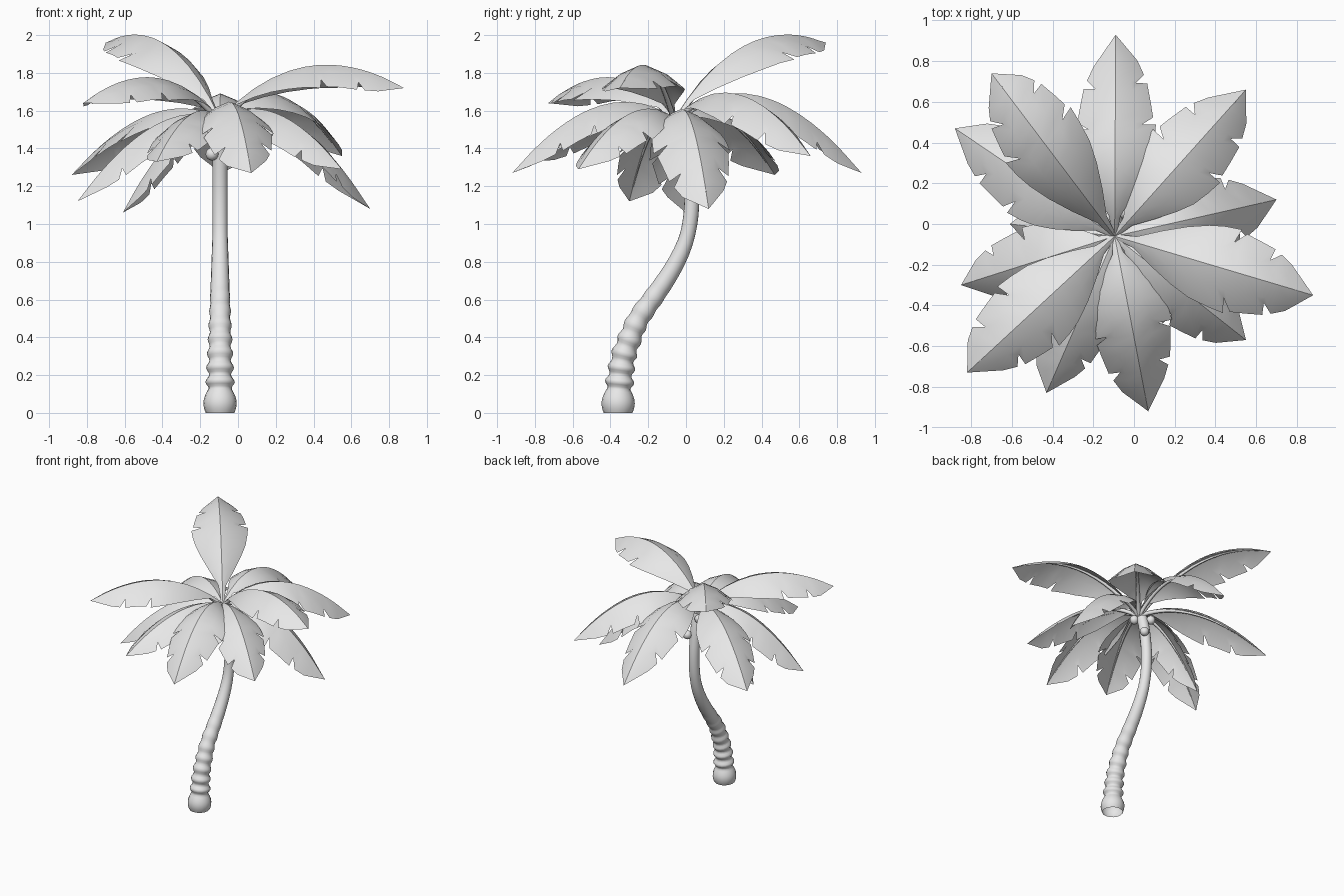
import bpy, bmesh, math
from mathutils import Vector

cube = bpy.data.objects.get("Cube")
if cube:
    bpy.data.objects.remove(cube, do_unlink=True)

grey = bpy.data.materials.new("light_grey")
grey.use_nodes = True
grey.diffuse_color = (0.8, 0.8, 0.8, 1)
grey.node_tree.nodes["Principled BSDF"].inputs["Base Color"].default_value = (0.8, 0.8, 0.8, 1)


def finish(bm, name, angle=35):
    mesh = bpy.data.meshes.new(name)
    bm.to_mesh(mesh)
    bm.free()
    mesh.materials.append(grey)
    obj = bpy.data.objects.new(name, mesh)
    bpy.context.collection.objects.link(obj)
    bpy.ops.object.select_all(action="DESELECT")
    obj.select_set(True)
    bpy.context.view_layer.objects.active = obj
    bpy.ops.object.shade_smooth_by_angle(angle=math.radians(angle))
    return obj


def sweep(bm, points, tangents, radii, side, sides):
    """Skin a tube of varying radius along a planar path, open at its start."""
    rings = []
    for p, t, r in zip(points, tangents, radii):
        up = t.cross(side).normalized()
        rings.append([bm.verts.new(p + r * (math.cos(a) * side + math.sin(a) * up))
                      for a in (math.tau * i / sides for i in range(sides))])
    for a, b in zip(rings, rings[1:]):
        for i in range(sides):
            j = (i + 1) % sides
            bm.faces.new((a[i], a[j], b[j], b[i]))
    bm.faces.new(rings[-1])
    bmesh.ops.recalc_face_normals(bm, faces=bm.faces)


# Trunk: leaning S curve, ringed towards the foot
TRUNK_X = -0.095
LEAN = [-.36, -.357, -.347, -.33, -.295, -.25, -.18, -.11, -.05, -.005,
        .02, .03, .03, .02, .005, -.02, -.05]


def lean(z):
    k = min(int(z * 10), len(LEAN) - 2)
    u = z * 10 - k
    a, b, c, d = (LEAN[min(max(k + i, 0), len(LEAN) - 1)] for i in (-1, 0, 1, 2))
    return b + 0.5 * u * (c - a + u * (2*a - 5*b + 4*c - d + u * (3*(b - c) + d - a)))


def trunk_radius(z):
    if z < 0.13:
        return 0.05 + 0.038 * math.sin(math.pi * (z + 0.045) / 0.19)
    fade = max(0, 1 - z / 0.7)
    core = 0.040 + 0.034 * max(0, 1 - z / 0.95)
    return core + 0.013 * fade * math.cos(math.tau * (z - 0.165) / 0.075)


heights = [i * 0.0125 for i in range(62)] + [0.8 + i * 0.05 for i in range(15)]
points = [Vector((TRUNK_X, lean(z), z)) for z in heights]
tangents = [Vector((0, lean(z + .01) - lean(max(z - .01, 0)), 0.02)).normalized()
            for z in heights]
tangents[0] = Vector((0, 0, 1))
bm = bmesh.new()
sweep(bm, points, tangents, [trunk_radius(z) for z in heights], Vector((1, 0, 0)), 16)
finish(bm, "trunk", 50)

# Coconuts around the top of the trunk
for i, (angle, z) in enumerate([(45, 1.34), (135, 1.48), (225, 1.37), (315, 1.49)]):
    bm = bmesh.new()
    bmesh.ops.create_uvsphere(bm, u_segments=12, v_segments=8, radius=0.034)
    a = math.radians(angle)
    bmesh.ops.translate(bm, verts=bm.verts, vec=(
        TRUNK_X + 0.06 * math.cos(a), lean(z) + 0.06 * math.sin(a), z))
    finish(bm, f"coconut_{i + 1}", 60)

# Fronds: ridged leaves with notched edges, arching out of the crown
CROWN = Vector((TRUNK_X, -0.06, 1.56))
# (position on rib, position on edge, edge half width, middle half width)
OUTLINE = [(0, 0, .05, .02), (.1, .1, .14, .07), (.2, .2, .44, .22), (.3, .31, .7, .35),
           (.4, .42, .88, .44), (.48, .52, .96, .48), (.55, .62, 1, .48),
           (.59, .6, .66, .47), (.63, .655, .93, .46), (.69, .73, .87, .43),
           (.75, .82, .78, .4), (.79, .8, .5, .37), (.83, .855, .7, .34),
           (.89, .91, .54, .26)]


def arc(tip, lift, t):
    ctrl = CROWN.lerp(tip, 0.45)
    ctrl.z = lift
    p = CROWN * (1 - t)**2 + ctrl * 2 * t * (1 - t) + tip * t * t
    d = (ctrl - CROWN) * (1 - t) + (tip - ctrl) * t
    return p, d.normalized()


def frond(name, tip, lift, width):
    tip = Vector(tip)
    side = Vector((tip.y - CROWN.y, CROWN.x - tip.x, 0)).normalized()
    bm = bmesh.new()
    rib = [bm.verts.new(arc(tip, lift, row[0])[0]) for row in OUTLINE]
    end = bm.verts.new(tip)
    for s in (-1, 1):
        mids, edges = [], []
        for tr, te, w_edge, w_mid in OUTLINE:
            shift = 0.015 * s if te > 0.5 else 0
            for store, t, w, drop in ((mids, tr + shift, w_mid, 0.42),
                                      (edges, te + shift, w_edge, 0.58)):
                p, d = arc(tip, lift, t)
                up = side.cross(d).normalized()
                store.append(bm.verts.new(p + width * w * (s * side - drop * up)))
        for col_a, col_b in ((rib, mids), (mids, edges)):
            for i in range(len(rib) - 1):
                quad = (col_a[i], col_b[i], col_b[i + 1], col_a[i + 1])
                bm.faces.new(quad if s > 0 else quad[::-1])
            last = (col_a[-1], col_b[-1], end)
            bm.faces.new(last if s > 0 else last[::-1])
    finish(bm, name, 24)
    # Woody midrib tucked under the fold
    samples = [arc(tip, lift, i / 14) for i in range(14)]
    radii = [0.016 - 0.001 * i for i in range(14)]
    bm = bmesh.new()
    sweep(bm, [p - 1.2 * r * side.cross(d) for (p, d), r in zip(samples, radii)],
          [d for p, d in samples], radii, side, 6)
    finish(bm, name + "_rib", 70)


FRONDS = [
    ("back", (-.09, .93, 1.27), 1.93, .2),
    ("back_right_high", (-.70, .74, 1.96), 2.14, .21),
    ("back_right_low", (-.88, .47, 1.26), 1.75, .2),
    ("right_low", (-.61, 0, 1.06), 1.60, .16),
    ("right", (-.85, -.30, 1.12), 1.69, .18),
    ("front_right_high", (-.82, -.73, 1.64), 1.95, .21),
    ("front_right_low", (-.43, -.83, 1.33), 1.71, .18),
    ("front", (.07, -.92, 1.27), 1.83, .2),
    ("front_left_low", (.55, -.57, 1.29), 1.74, .19),
    ("left_high", (.88, -.35, 1.72), 2.03, .21),
    ("left_low", (.70, .12, 1.08), 1.77, .21),
    ("back_left", (.55, .66, 1.36), 1.91, .21),
]
for place, tip, lift, width in FRONDS:
    frond("frond_" + place, tip, lift, width)
